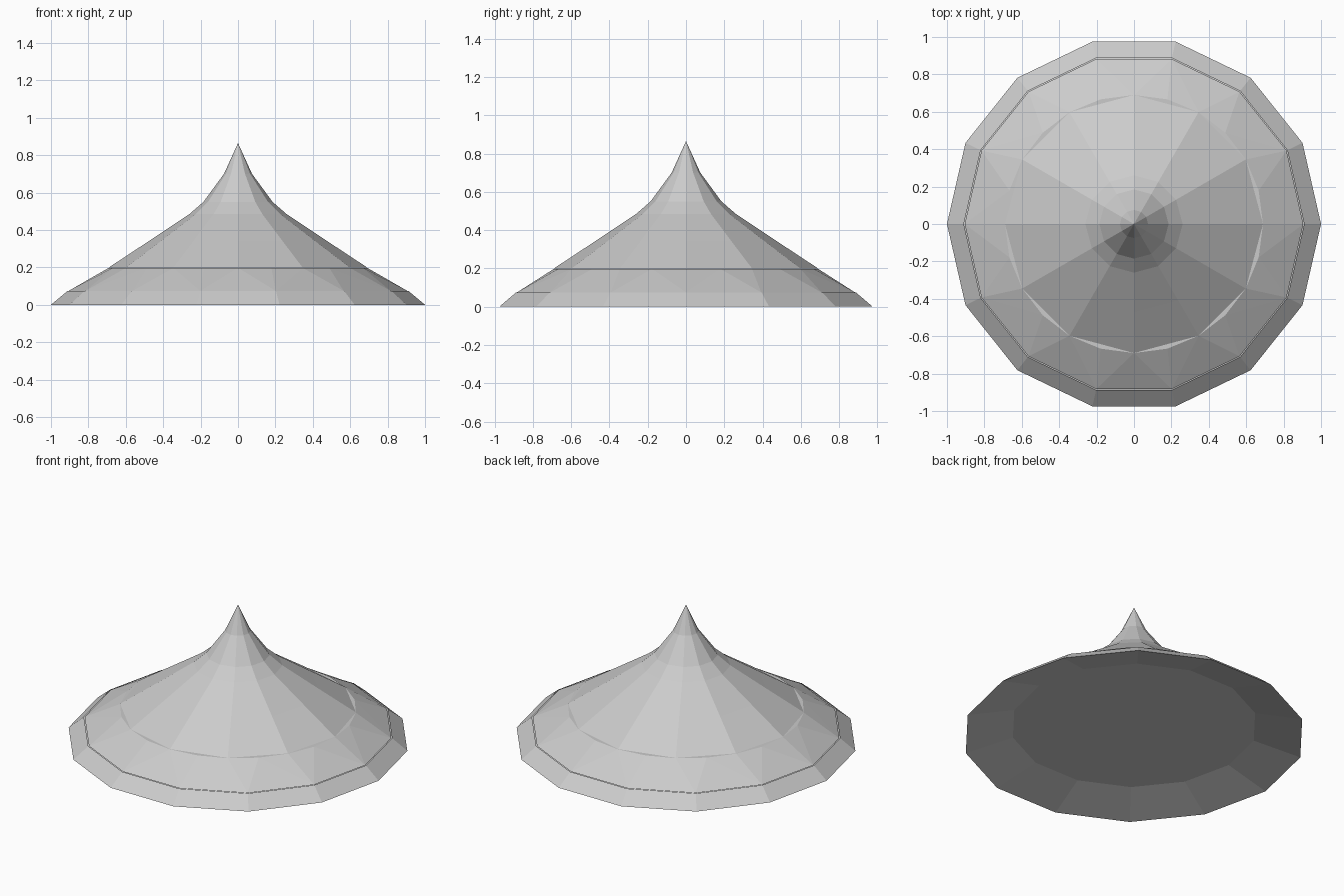
import bpy, bmesh, math

if "Cube" in bpy.data.objects:
    bpy.data.objects.remove(bpy.data.objects["Cube"])


def ring(bm, sides, r, z):
    return [bm.verts.new((r * math.cos(2 * math.pi * i / sides),
                          r * math.sin(2 * math.pi * i / sides), z)) for i in range(sides)]


def bridge(bm, a, b):
    n = len(a)
    for i in range(n):
        j = (i + 1) % n
        bm.faces.new((a[i], a[j], b[j], b[i]))


def finish(bm, name):
    bmesh.ops.recalc_face_normals(bm, faces=bm.faces)
    me = bpy.data.meshes.new(name)
    bm.to_mesh(me)
    bm.free()
    bpy.context.collection.objects.link(bpy.data.objects.new(name, me))


# Pointed crown: 12-sided, flaring profile closed by a flat base
bm = bmesh.new()
profile = [(0.69, 0.2), (0.47, 0.345), (0.26, 0.485), (0.185, 0.55), (0.075, 0.7)]
rings = [ring(bm, 12, r, z) for r, z in profile]
for a, b in zip(rings, rings[1:]):
    bridge(bm, a, b)
tip = bm.verts.new((0, 0, 0.865))
top = rings[-1]
for i in range(12):
    bm.faces.new((top[i], top[(i + 1) % 12], tip))
bm.faces.new(rings[0][::-1])
finish(bm, "crown")

# Faceted middle brim: hull from a 14-sided base to the rounder crown seat
bm = bmesh.new()
verts = ring(bm, 14, 0.905, 0.075) + ring(bm, 24, 0.69, 0.198)
bmesh.ops.convex_hull(bm, input=verts)
finish(bm, "middle_brim")

# Outer brim: 14-sided bevelled edge with a shallow hollow underneath
bm = bmesh.new()
upper = ring(bm, 14, 0.91, 0.075)
edge = ring(bm, 14, 1.0, 0.0)
under = ring(bm, 14, 0.72, 0.073)
bridge(bm, edge, upper)
bridge(bm, under, edge)
bm.faces.new(under)
finish(bm, "outer_brim")
